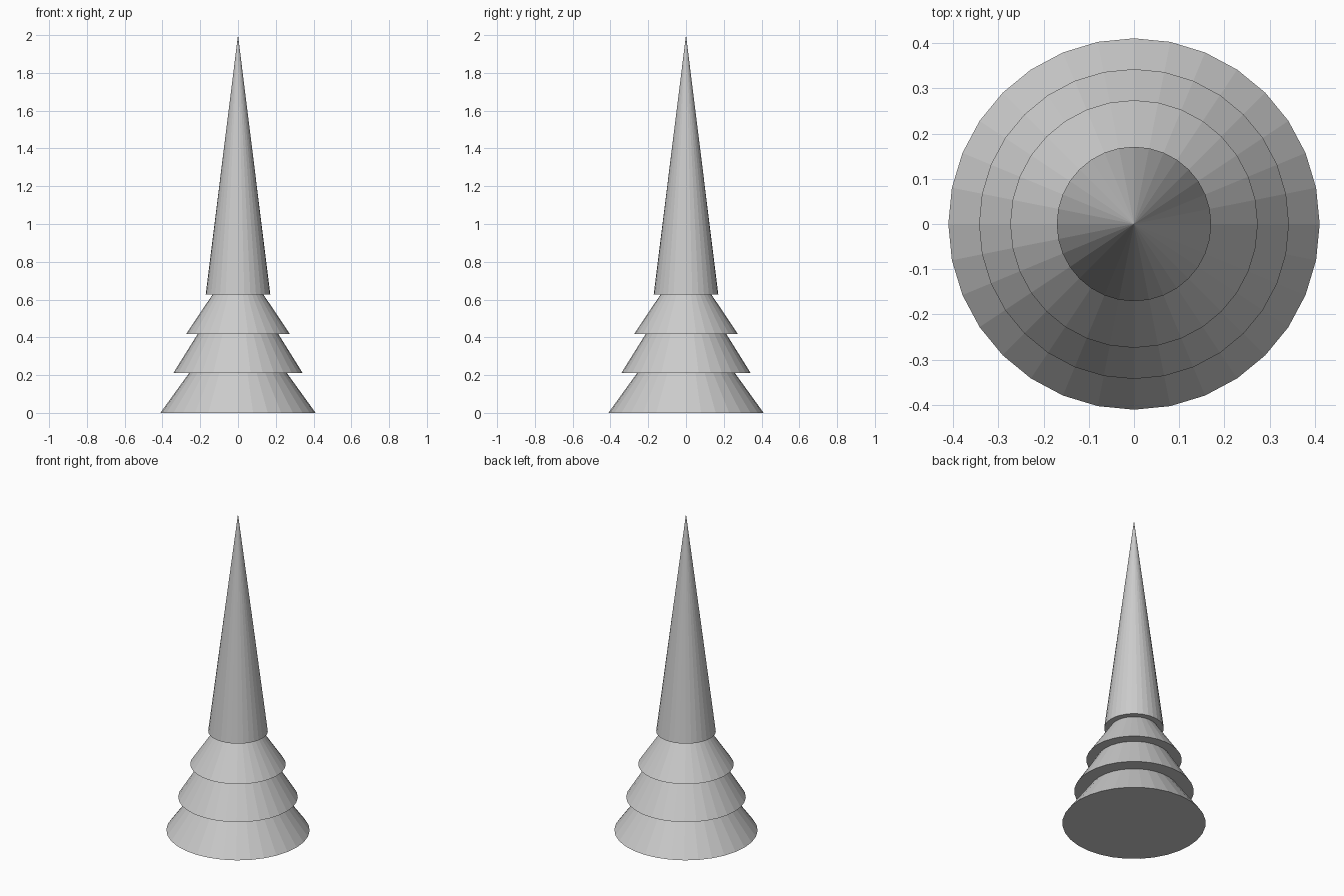
import bpy

if "Cube" in bpy.data.objects:
    bpy.data.objects.remove(bpy.data.objects["Cube"])

SIDES = 32


def cone(name, radius, base_z, height):
    bpy.ops.mesh.primitive_cone_add(
        vertices=SIDES, radius1=radius, radius2=0, depth=height,
        location=(0, 0, base_z + height / 2))
    bpy.context.object.name = name


# Three flared skirts, each tucked under the next
cone("lower_tier", 0.411, 0.0, 0.57)
cone("middle_tier", 0.343, 0.21, 0.55)
cone("upper_tier", 0.274, 0.418, 0.41)

# Tall pointed top
cone("spire", 0.171, 0.626, 1.374)
